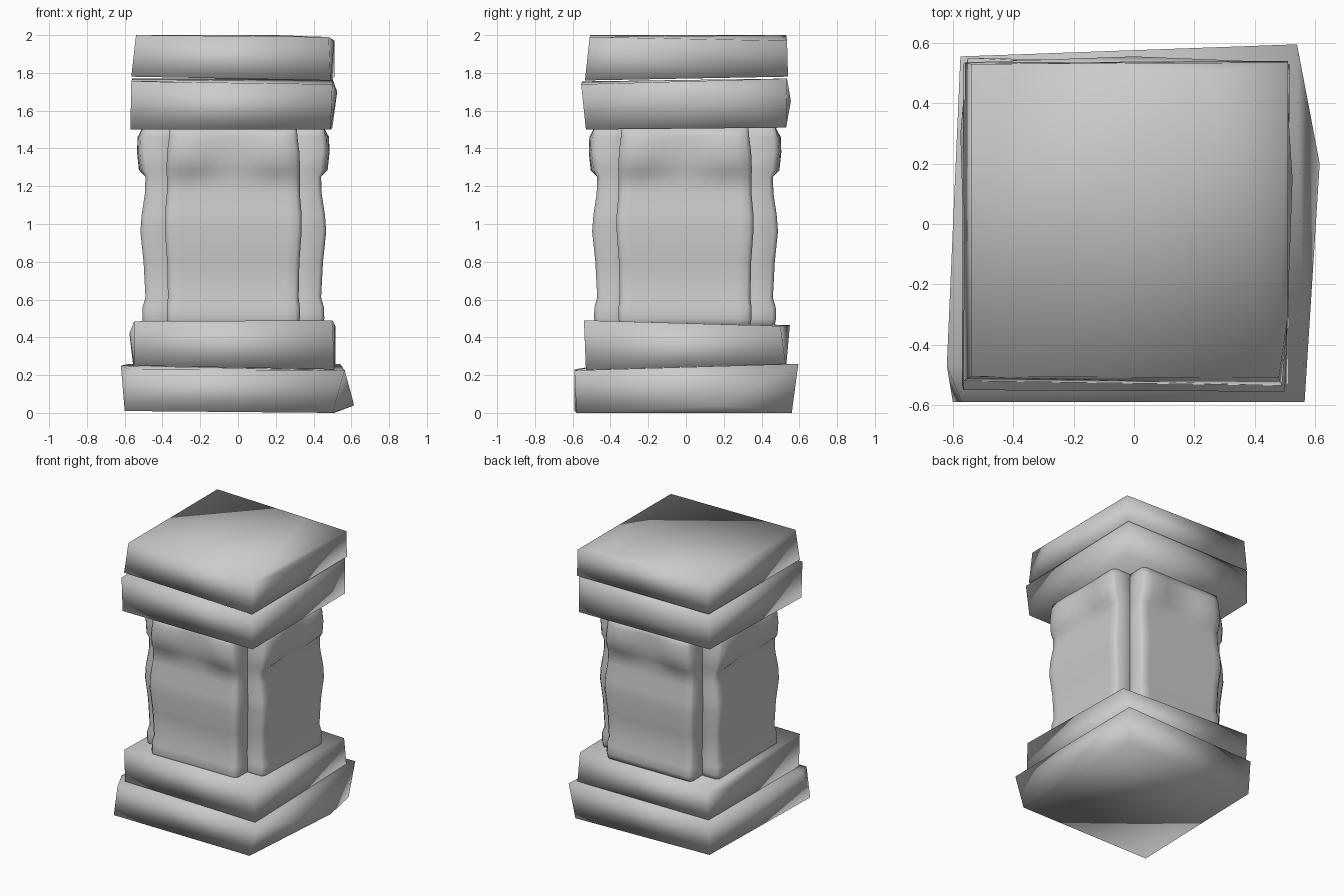
import bpy, bmesh
from math import exp, pi
from mathutils import Matrix, Vector

if "Cube" in bpy.data.objects:
    bpy.data.objects.remove(bpy.data.objects["Cube"])


def finish(name, bm):
    bmesh.ops.recalc_face_normals(bm, faces=bm.faces[:])
    me = bpy.data.meshes.new(name)
    bm.to_mesh(me)
    bm.free()
    for p in me.polygons:
        p.use_smooth = True
    ob = bpy.data.objects.new(name, me)
    bpy.context.scene.collection.objects.link(ob)
    return ob


def slab(name, pts):
    """Rough-hewn block: convex hull of its worn corners."""
    bm = bmesh.new()
    vs = [bm.verts.new(p) for p in pts]
    bmesh.ops.convex_hull(bm, input=vs)
    bmesh.ops.delete(bm, geom=[v for v in bm.verts if not v.link_faces], context='VERTS')
    return finish(name, bm)


# Stepped base
slab("base_plinth", [
    (-.60, -.59, .01), (.50, -.58, 0), (.51, .56, 0), (-.57, .54, .01), (.615, .20, .04),
    (-.62, -.47, .25), (-.57, -.59, .23), (.565, -.59, .225), (.54, .595, .26), (-.575, .555, .26)])
slab("base_step", [
    (-.55, -.53, .25), (.51, -.53, .23), (.515, .53, .24), (-.555, .53, .25),
    (-.575, .30, .42), (-.55, -.54, .485), (.50, -.54, .49), (.515, .50, .46), (-.55, .55, .465)])

# Capital
slab("capital_step", [
    (-.57, -.53, 1.50), (.49, -.53, 1.50), (.50, .53, 1.51), (-.565, .53, 1.52),
    (.525, .15, 1.70), (-.565, -.55, 1.755), (.50, -.555, 1.74), (.50, .535, 1.77), (-.56, .535, 1.77),
    (0, .555, 1.65)])
slab("capital_top", [
    (-.565, -.52, 1.78), (.49, -.535, 1.76), (.51, .54, 1.78), (-.56, .535, 1.78),
    (-.54, -.505, 2.0), (.48, -.51, 1.99), (.51, -.30, 1.965), (.51, .535, 1.97),
    (-.54, .53, 2.0), (.20, .50, 2.0)])

# Shaft: one worn panel (z, half width, depth from axis), repeated on four sides
ROWS = [(.45, .345, .472), (.50, .352, .482), (.56, .352, .48), (.61, .346, .465), (.80, .350, .475),
        (.96, .362, .492), (1.05, .362, .485), (1.16, .352, .468), (1.25, .352, .465),
        (1.285, .354, .475), (1.38, .350, .485), (1.46, .340, .482), (1.52, .335, .475)]
COLS = [-1, -.94, -.8, -.62, -.4, -.2, 0, .2, .4, .62, .8, .94, 1]
CENTRE = Vector((-.025, -.005, 0))


def panel(name, angle):
    bm = bmesh.new()
    rings = []
    for z, w, d in ROWS:
        ring = [bm.verts.new((-w, -.25, z))]
        for u in COLS:
            brow = .025 * exp(-((abs(u) - .65) / .3) ** 2) if 1.27 < z < 1.5 else 0
            edge = .02 if abs(u) == 1 else 0
            ring.append(bm.verts.new((u * w, -(d + brow - edge), z)))
        ring.append(bm.verts.new((w, -.25, z)))
        rings.append(ring)
    n = len(rings[0])
    for a, b in zip(rings, rings[1:]):
        for i in range(n):
            j = (i + 1) % n
            bm.faces.new((a[i], a[j], b[j], b[i]))
    bm.faces.new(rings[0])
    bm.faces.new(rings[-1])
    bm.transform(Matrix.Translation(CENTRE) @ Matrix.Rotation(angle, 4, 'Z'))
    finish(name, bm)


for k, side in enumerate(("front", "right", "back", "left")):
    panel("shaft_panel_" + side, k * pi / 2)
